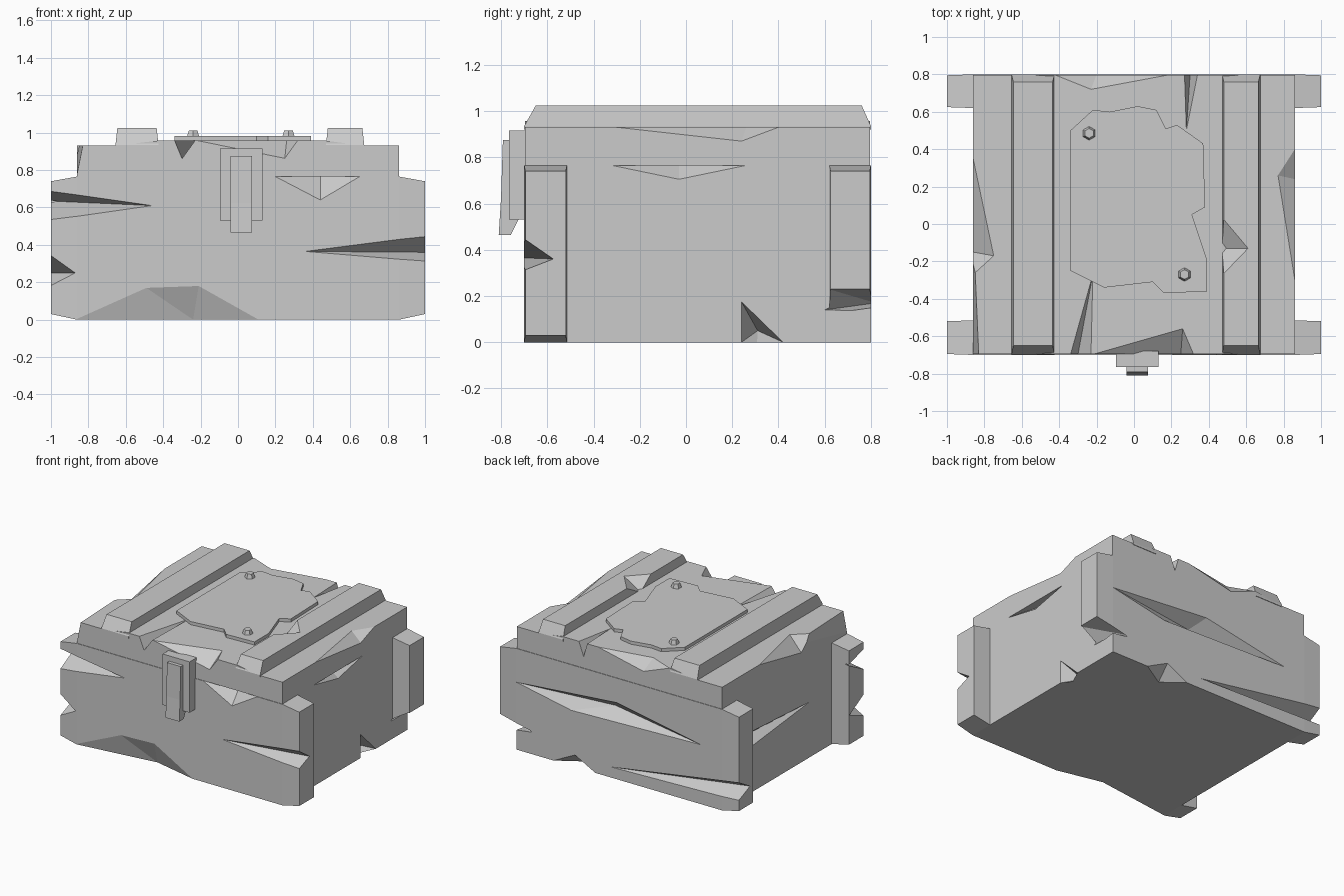
import bpy, bmesh
from mathutils import Vector

cube = bpy.data.objects.get("Cube")
if cube:
    bpy.data.objects.remove(cube)

grey = bpy.data.materials.new("plain_grey")
grey.use_nodes = True
grey.diffuse_color = (0.6, 0.6, 0.6, 1)
grey.node_tree.nodes["Principled BSDF"].inputs["Base Color"].default_value = (0.6, 0.6, 0.6, 1)

F, B, S = -0.70, 0.80, 0.86          # front, back and side planes
SEAM, LOW, TOP = 0.765, 0.93, 0.957  # lid seam, lid sides, lid centre


def finish(name, bm):
    bmesh.ops.recalc_face_normals(bm, faces=bm.faces)
    mesh = bpy.data.meshes.new(name)
    bm.to_mesh(mesh)
    bm.free()
    mesh.materials.append(grey)
    obj = bpy.data.objects.new(name, mesh)
    bpy.context.scene.collection.objects.link(obj)
    return obj


def hull(name, points):
    bm = bmesh.new()
    for p in points:
        bm.verts.new(p)
    res = bmesh.ops.convex_hull(bm, input=bm.verts)
    loose = {v for v in res["geom_interior"] + res["geom_unused"] if isinstance(v, bmesh.types.BMVert)}
    bmesh.ops.delete(bm, geom=list(loose), context="VERTS")
    bmesh.ops.dissolve_limit(bm, angle_limit=0.005, verts=bm.verts, edges=bm.edges)
    return finish(name, bm)


def box(name, x0, x1, y0, y1, z0, z1):
    return hull(name, [(x, y, z) for x in (x0, x1) for y in (y0, y1) for z in (z0, z1)])


def extrude(name, outline, offset):
    bm = bmesh.new()
    face = bm.faces.new([bm.verts.new(p) for p in outline])
    res = bmesh.ops.extrude_face_region(bm, geom=[face], use_keep_orig=True)
    verts = [v for v in res["geom"] if isinstance(v, bmesh.types.BMVert)]
    bmesh.ops.translate(bm, verts=verts, vec=offset)
    return finish(name, bm)


def chip(targets, out, *points):
    """Cut a faceted notch: hull of the points plus one point outside the surface."""
    pts = [Vector(p) for p in points]
    pts.append(sum(pts, Vector()) / len(pts) + Vector(out) * 0.15)
    cutter = hull("chip_cutter", pts)
    cutter.hide_render = True
    for obj in targets:
        mod = obj.modifiers.new("chip", "BOOLEAN")
        mod.operation, mod.solver, mod.object = "DIFFERENCE", "EXACT", cutter
        graph = bpy.context.evaluated_depsgraph_get()
        mesh = bpy.data.meshes.new_from_object(obj.evaluated_get(graph))
        obj.modifiers.clear()
        obj.data = mesh
    bpy.data.objects.remove(cutter)


# Body and corner posts
base = [box("crate_body", -S, S, F, B, 0, SEAM)]
for side, sx in (("left", 1), ("right", -1)):
    for end, y0, y1 in (("front", F, -0.515), ("back", 0.62, B)):
        inner = [(sx * S, y, z) for y in (y0, y1) for z in (0, SEAM)]
        outer = [(sx, y, z) for y in (y0 + 0.005, y1 - 0.005) for z in (0.03, 0.74)]
        base.append(hull(f"{end}_{side}_post", inner + outer))

# Lid with raised centre
profile = [(-S, SEAM), (S, SEAM), (S, LOW), (0.67, LOW), (0.47, TOP), (-0.43, TOP), (-0.65, LOW), (-S, LOW)]
lid = [extrude("lid", [(x, F + 0.004, z) for x, z in profile], (0, B - F - 0.008, 0))]

# Raised strips across the lid
strips = []
for side, x0, x1 in (("right", -0.655, -0.425), ("left", 0.47, 0.675)):
    low = [(x, y, z) for x in (x0, x1) for y in (F, B) for z in (0.92, 0.935)]
    high = [(x, y, 1.024) for x in (x0 + 0.01, x1 - 0.01) for y in (-0.65, 0.76)]
    strips.append(hull(f"{side}_lid_strip", low + high))

# Ragged plate and its bolts
plate = [(-.34, .5), (-.22, .61), (-.13, .6), (.02, .63), (.12, .61), (.17, .51), (.23, .53), (.37, .43),
         (.38, .09), (.31, .05), (.39, -.19), (.39, -.36), (.16, -.37), (.1, -.31), (-.16, -.34), (-.34, -.25)]
extrude("lid_plate", [(x, y, TOP - 0.002) for x, y in plate], (0, 0, 0.026))
for i, (x, y) in enumerate(((-0.24, 0.485), (0.27, -0.27))):
    bm = bmesh.new()
    bmesh.ops.create_cone(bm, cap_ends=True, segments=6, radius1=0.038, radius2=0.026, depth=0.035)
    bmesh.ops.translate(bm, verts=bm.verts, vec=(x, y, 0.995))
    finish(f"plate_bolt_{i + 1}", bm)

# Latch
box("latch_plate", -0.095, 0.13, -0.765, F + 0.02, 0.53, 0.915)
lever = [(-0.75, 0.875), (-0.792, 0.875), (-0.8, 0.625), (-0.81, 0.465), (-0.757, 0.465), (-0.725, 0.53), (-0.75, 0.54)]
extrude("latch_lever", [(-0.04, y, z) for y, z in lever], (0.115, 0, 0))

# Chips in the front
front, back, right, left = (0, -1, 0), (0, 1, 0), (1, 0, 0), (-1, 0, 0)
E = 1.02
chip(base, front, (0.36, F, 0.365), (E, F, 0.45), (E, F, 0.31), (E, -0.57, 0.36))
chip(base, front, (-0.46, F, 0.61), (-E, F, 0.69), (-S, F, 0.58), (-E, F, 0.53), (-E, -0.5, 0.635))
chip(base, front, (-0.87, F, 0.25), (-E, F, 0.36), (-E, F, 0.17), (-E, -0.5, 0.25))
chip(base, (0, -1, -1), (-0.87, F, 0), (0.11, F, 0), (-0.49, F, 0.17), (-0.21, F, 0.18), (-0.24, -0.62, 0))
chip(base, (0, -1, 1), (0.2, F, SEAM), (0.65, F, SEAM), (0.44, F, 0.64), (0.44, -0.6, SEAM))

# Chips in the sides
chip(base, (1, 0, -1), (S, 0.24, 0.175), (S, 0.24, 0), (S, 0.42, 0), (0.72, 0.31, 0.05))
chip(base, right, (E, 0.6, 0.235), (E, 0.82, 0.235), (E, 0.6, 0.1), (E, 0.82, 0.13), (S, 0.6, 0.14), (0.72, 0.82, 0.17))
chip(base, (1, 0, 1), (S, -0.32, SEAM), (S, 0.26, SEAM), (S, -0.03, 0.705), (0.78, -0.03, SEAM))
chip(base[:1], left, (-S, -0.25, 0.42), (-S, 0.62, 0.47), (-S, 0.62, 0.33), (-0.77, 0.62, 0.4))

# Chips in the back
chip(base, back, (S, B, 0.51), (0.02, B, 0.58), (-0.68, B, 0.45), (0.4, B, 0.42), (0.1, 0.7, 0.5))
chip(base, back, (0.07, B, 0.08), (-E, B, 0.25), (-E, B, 0.11), (-E, 0.66, 0.17))
chip(base, (0, 1, -1), (0.55, B, 0), (0.2, B, 0), (0.37, B, 0.09), (0.35, 0.68, 0))

# Chips in the lid and strip
chip(lid, (0, -1, 1), (-0.34, F, TOP), (-0.23, F, TOP), (-0.3, F, 0.86), (-0.22, -0.27, TOP))
chip(lid, (0, -1, 1), (-0.23, F, TOP), (0.32, F, TOP), (0.25, F, 0.86), (0.26, -0.56, TOP))
chip(lid, (0, 1, 1), (-0.43, B, TOP), (0.2, B, TOP), (-0.2, B, 0.87), (-0.23, 0.72, TOP))
chip(lid, (0, 1, 1), (0.27, B, TOP), (0.34, B, TOP), (0.3, B, 0.85), (0.28, 0.5, TOP))
chip(lid, (1, 0, 1), (S, -0.3, LOW), (S, 0.4, LOW), (S, 0.24, 0.87), (0.77, 0.26, LOW))
chip(lid, (-1, 0, 1), (-S, -0.27, LOW), (-S, 0.35, LOW), (-S, -0.15, 0.83), (-0.75, -0.17, LOW))
chip(lid, (-1, 0, 1), (-S, F, 0.78), (-S, F, LOW), (-0.83, F, LOW), (-S, 0, LOW))
chip(strips[1:], (-1, 0, 1), (0.475, 0.03, 1.024), (0.475, -0.27, 1.024), (0.47, -0.13, 0.94), (0.61, -0.13, 1.024))
